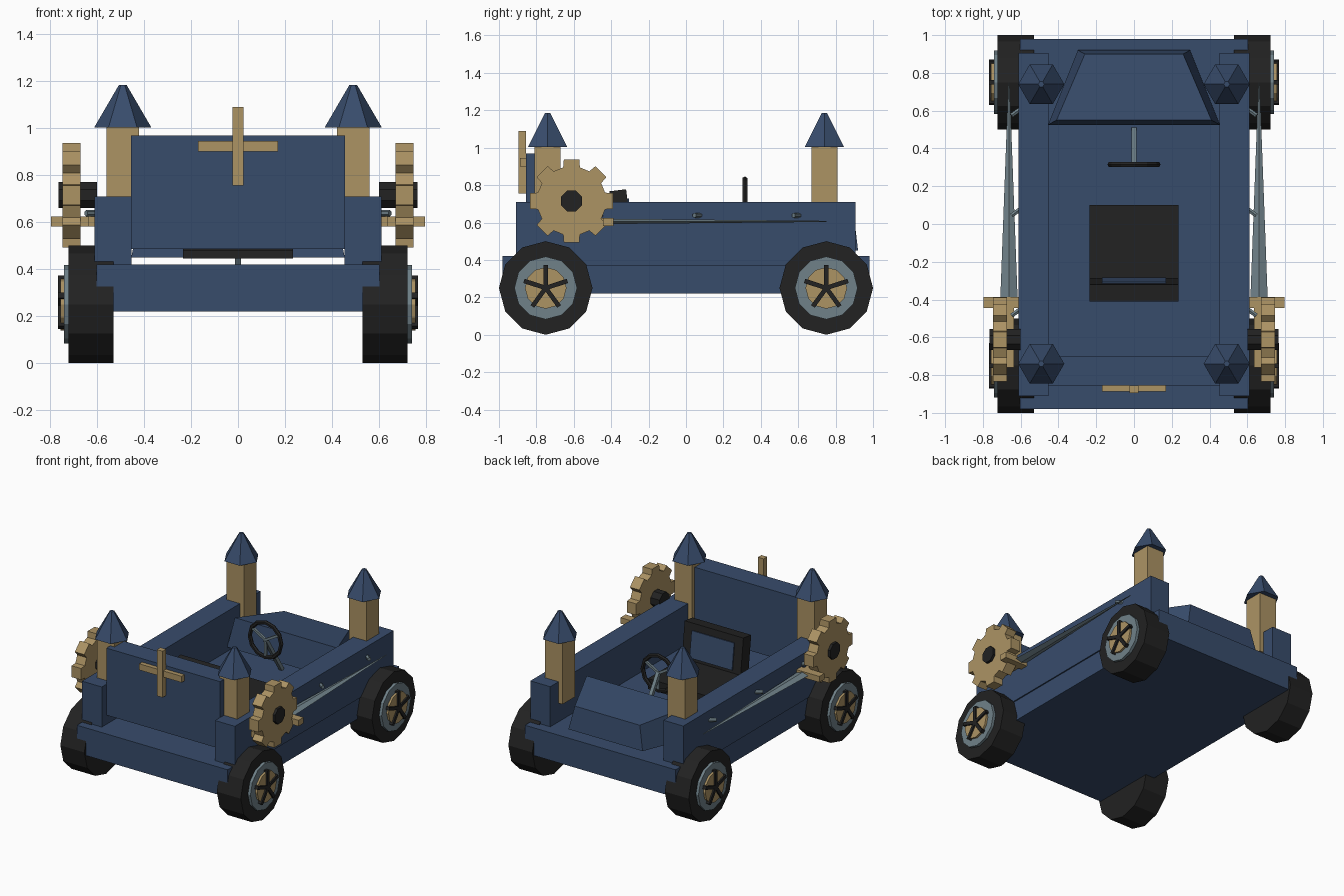
import bpy, bmesh, math
from mathutils import Vector, Matrix

if "Cube" in bpy.data.objects:
    bpy.data.objects.remove(bpy.data.objects["Cube"])


def material(name, rgb):
    m = bpy.data.materials.new(name)
    m.diffuse_color = (*rgb, 1)
    m.use_nodes = True
    m.node_tree.nodes["Principled BSDF"].inputs["Base Color"].default_value = m.diffuse_color
    return m


BLUE = material("slate blue", (0.039, 0.072, 0.148))
TAN = material("tan", (0.413, 0.292, 0.127))
GREY = material("steel grey", (0.160, 0.220, 0.250))
BLACK = material("black", (0.016, 0.016, 0.016))


def loft(name, rings, mat):
    """Closed solid through rings that have equal point counts."""
    bm = bmesh.new()
    vs = [[bm.verts.new(p) for p in r] for r in rings]
    n = len(rings[0])
    for a, b in zip(vs, vs[1:]):
        for i in range(n):
            j = (i + 1) % n
            bm.faces.new((a[i], a[j], b[j], b[i]))
    bm.faces.new(vs[0][::-1])
    bm.faces.new(vs[-1])
    bmesh.ops.recalc_face_normals(bm, faces=bm.faces)
    me = bpy.data.meshes.new(name)
    bm.to_mesh(me)
    bm.free()
    me.materials.append(mat)
    ob = bpy.data.objects.new(name, me)
    bpy.context.collection.objects.link(ob)
    return ob


def box(name, x, y, z, mat):
    ring = lambda h: [(x[0], y[0], h), (x[1], y[0], h), (x[1], y[1], h), (x[0], y[1], h)]
    return loft(name, [ring(z[0]), ring(z[1])], mat)


def circle(r, n, start=0.0):
    return [(r * math.cos(start + math.tau * i / n), r * math.sin(start + math.tau * i / n)) for i in range(n)]


def x_prism(name, pts, x0, x1, y, z, mat):
    """Outline in the y-z plane extruded along x."""
    return loft(name, [[(x, y + a, z + b) for a, b in pts] for x in (x0, x1)], mat)


def rod(name, p, q, r, n, mat):
    p, q = Vector(p), Vector(q)
    rot = (q - p).to_track_quat('Z', 'Y')
    return loft(name, [[c + rot @ Vector((a, b, 0)) for a, b in circle(r, n, math.pi / n)] for c in (p, q)], mat)


# Body
box("chassis", (-0.603, 0.603), (-0.98, 0.98), (0.22, 0.42), BLUE)
box("front_panel", (-0.455, 0.455), (-0.855, -0.70), (0.485, 0.97), BLUE)
loft("dashboard_hood", [
    [(-0.455, 0.525, 0.45), (0.455, 0.525, 0.45), (0.297, 0.92, 0.45), (-0.297, 0.92, 0.45)],
    [(-0.41, 0.55, 0.665), (0.41, 0.55, 0.665), (0.26, 0.90, 0.62), (-0.26, 0.90, 0.62)]], BLUE)

# Cross emblem on the front panel
box("cross_upright", (-0.023, 0.023), (-0.895, -0.855), (0.755, 1.09), TAN)
box("cross_bar", (-0.17, 0.17), (-0.887, -0.855), (0.90, 0.945), TAN)

# Seat
box("seat_cushion", (-0.235, 0.235), (-0.33, 0.10), (0.445, 0.52), BLACK)
back = box("seat_back", (-0.235, 0.235), (-0.09, 0), (0, 0.29), BLACK)
inset = box("seat_back_panel", (-0.17, 0.17), (0, 0.008), (0.05, 0.24), BLUE)
for ob in (back, inset):
    ob.matrix_world = Matrix.Translation((0, -0.285, 0.49)) @ Matrix.Rotation(math.radians(7), 4, 'X')

# Steering wheel, spokes and column
bpy.ops.mesh.primitive_torus_add(major_segments=12, minor_segments=6, major_radius=0.126, minor_radius=0.015,
                                 location=(0, 0.315, 0.705), rotation=(math.pi / 2, 0, 0))
wheel = bpy.context.object
wheel.name = "steering_wheel"
wheel.data.materials.append(BLACK)
for k in range(3):
    a = math.radians(30 + 120 * k)
    rod("steering_spoke", (0, 0.315, 0.705), (0.122 * math.cos(a), 0.315, 0.705 + 0.122 * math.sin(a)), 0.012, 4, GREY)
rod("steering_column", (0, 0.315, 0.705), (0, 0.50, 0.42), 0.018, 4, GREY)

# Gear outline with eight teeth
gear = []
for k in range(8):
    for r, d in ((0.185, -14), (0.226, -10.5), (0.226, 10.5), (0.185, 14)):
        a = math.radians(45 * k + d)
        gear.append((r * math.cos(a), r * math.sin(a)))

for s, side in ((-1, "left"), (1, "right")):
    sx = lambda a, b: (s * a, s * b)
    box(side + "_wall", sx(0.453, 0.612), (-0.91, 0.905), (0.37, 0.71), BLUE)

    # Towers with hexagonal roofs, and wheels
    for t, end in ((-1, "front"), (1, "back")):
        tag = side + "_" + end
        cx, cy = s * 0.491, t * 0.74
        box(tag + "_tower", (cx - 0.07, cx + 0.07), (cy - 0.07, cy + 0.07), (0.555, 1.01), TAN)
        loft(tag + "_tower_roof", [[(cx + a, cy + b, z) for a, b in circle(r, 6)]
                                   for r, z in ((0.122, 1.003), (0.016, 1.185))], BLUE)
        wy = t * 0.75
        x_prism(tag + "_tire", circle(0.25, 12), s * 0.53, s * 0.722, wy, 0.25, BLACK)
        x_prism(tag + "_rim", circle(0.168, 12), s * 0.70, s * 0.742, wy, 0.25, GREY)
        x_prism(tag + "_hub", circle(0.111, 12), s * 0.72, s * 0.757, wy, 0.25, TAN)
        for k in range(5):
            a = math.pi / 2 + math.tau * k / 5
            u, v = math.cos(a), math.sin(a)
            pts = [(-0.012 * v, 0.012 * u), (0.012 * v, -0.012 * u),
                   (0.122 * u + 0.012 * v, 0.122 * v - 0.012 * u), (0.122 * u - 0.012 * v, 0.122 * v + 0.012 * u)]
            x_prism(tag + "_spoke", pts, s * 0.74, s * 0.768, wy, 0.25, BLACK)

    # Side gear with its axle
    x_prism(side + "_gear", gear, s * 0.672, s * 0.747, -0.612, 0.715, TAN)
    x_prism(side + "_gear_axle", circle(0.06, 8, math.pi / 8), s * 0.60, s * 0.765, -0.612, 0.715, BLACK)

    # Sword: blade, guard and handle
    bx, bz = s * 0.662, 0.606
    loft(side + "_blade", [[(bx + w, y, bz), (bx, y, bz + h), (bx - w, y, bz), (bx, y, bz - h)]
                           for y, w, h in ((-0.40, 0.046, 0.014), (0.75, 0.003, 0.003))], GREY)
    box(side + "_guard", sx(0.612, 0.796), (-0.445, -0.387), (0.582, 0.625), TAN)
    box(side + "_handle", sx(0.635, 0.685), (-0.76, -0.44), (0.582, 0.625), TAN)

    # Pegs that hold the sword
    for y in (-0.47, 0.06, 0.59):
        rod(side + "_peg", (s * 0.60, y + 0.02, 0.638), (s * 0.648, y - 0.015, 0.638), 0.013, 6, GREY)
